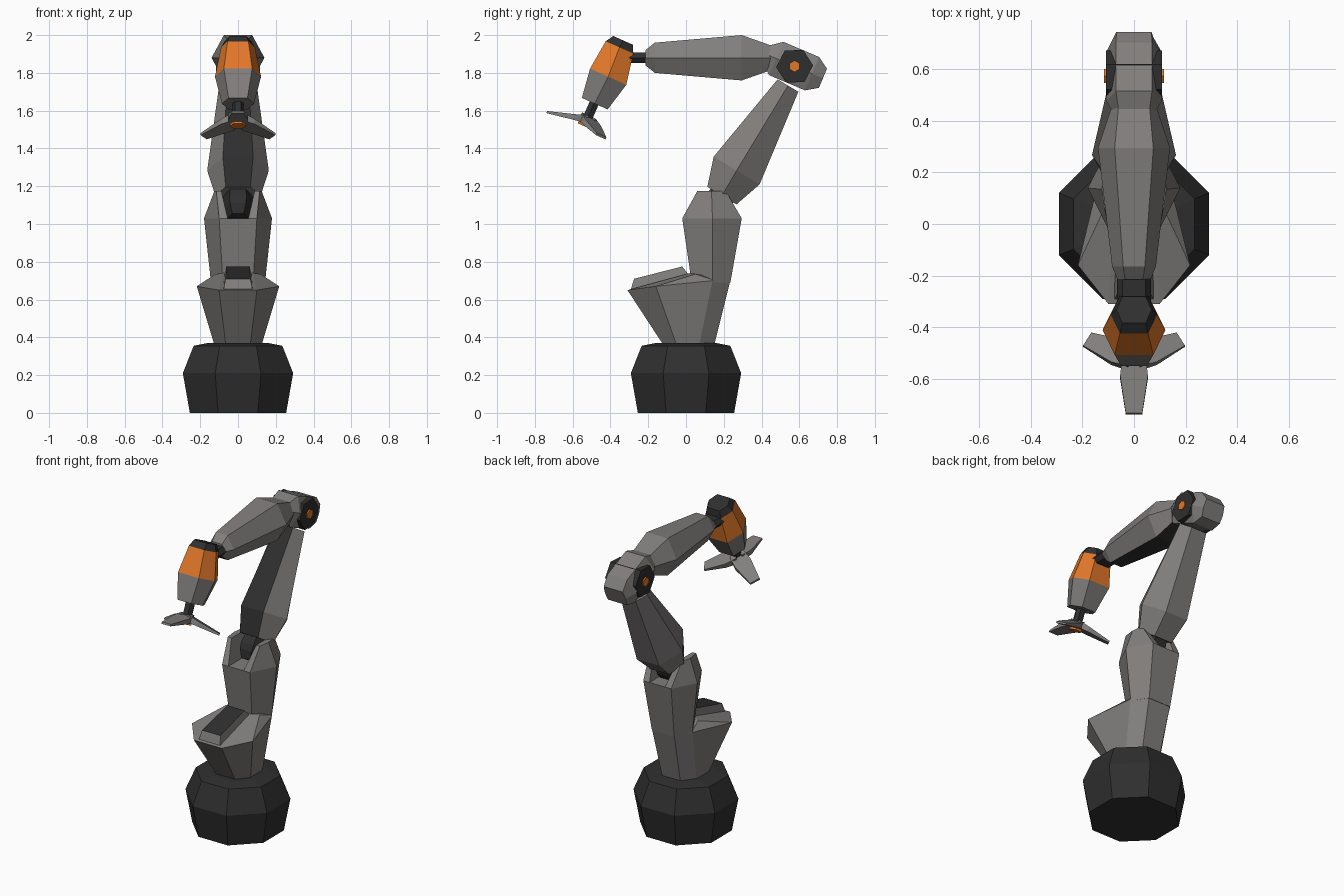
import bpy, bmesh, math
from mathutils import Vector

if "Cube" in bpy.data.objects:
    bpy.data.objects.remove(bpy.data.objects["Cube"])

GREY, DARK, ORANGE = 0, 1, 2
mats = []
for name, col in (("warm_grey", (0.22, 0.21, 0.203)), ("charcoal", (0.028, 0.028, 0.028)),
                  ("orange", (0.75, 0.185, 0.022))):
    m = bpy.data.materials.new(name)
    m.diffuse_color = (*col, 1)
    m.use_nodes = True
    m.node_tree.nodes["Principled BSDF"].inputs["Base Color"].default_value = m.diffuse_color
    mats.append(m)


def loft(name, rings, mat=GREY):
    """Skin rings; mat is a colour or a rule (segment, side), caps are segments -1 and last."""
    rule = mat if callable(mat) else (lambda i, j: mat)
    bm = bmesh.new()
    vs = [[bm.verts.new(p) for p in r] for r in rings]
    n = len(vs[0])
    for i in range(len(vs) - 1):
        for j in range(n):
            k = (j + 1) % n
            f = bm.faces.new((vs[i][j], vs[i][k], vs[i + 1][k], vs[i + 1][j]))
            f.material_index = rule(i, j)
    bm.faces.new(vs[0]).material_index = rule(-1, 0)
    bm.faces.new(vs[-1]).material_index = rule(len(vs) - 1, 0)
    bmesh.ops.recalc_face_normals(bm, faces=bm.faces)
    me = bpy.data.meshes.new(name)
    bm.to_mesh(me)
    bm.free()
    for m in mats:
        me.materials.append(m)
    ob = bpy.data.objects.new(name, me)
    bpy.context.collection.objects.link(ob)
    return ob


def ring(*pts):
    """Mirrored ring from (y, z, half width) points, front to back."""
    return [(w, y, z) for y, z, w in pts] + [(-w, y, z) for y, z, w in reversed(pts)]


def hexa(c, axis, sx, sp, flat):
    """Hexagon at c=(y, z) across an axis, with points at +-x."""
    a = Vector(axis).normalized()
    py, pz = -a.y * sp, a.x * sp
    return ring((c[0] + py, c[1] + pz, flat), (c[0], c[1], sx), (c[0] - py, c[1] - pz, flat))


def along(c, axis, rows):
    """Hexagons at distances along an axis: rows of (s, sx, sp, flat)."""
    a = Vector(axis).normalized()
    return [hexa((c[0] + a.x * s, c[1] + a.y * s), axis, x, p, f) for s, x, p, f in rows]


def octa(r, z):
    t = r * 0.414
    return ring((-r, z, t), (-t, z, r), (t, z, r), (r, z, t))


# Octagonal base
loft("base", [octa(0.255, 0), octa(0.292, 0.21), octa(0.235, 0.355), octa(0.16, 0.37)], DARK)

# Flared turret with front lip
loft("turret", [
    ring((-0.12, 0.36, 0.065), (-0.05, 0.36, 0.125), (0.07, 0.36, 0.125), (0.15, 0.36, 0.065)),
    ring((-0.31, 0.65, 0.10), (-0.16, 0.67, 0.218), (0.14, 0.70, 0.145), (0.235, 0.70, 0.08)),
    ring((0.02, 0.74, 0.08), (0.05, 0.735, 0.12), (0.14, 0.705, 0.143), (0.234, 0.705, 0.08))])

# Raised hatch on the lip, dark on top
loft("hatch", [ring((-0.295, 0.645, 0.078), (0.04, 0.70, 0.078)),
               ring((-0.275, 0.71, 0.066), (-0.02, 0.775, 0.062))],
     lambda i, j: DARK if i == 1 else GREY)

# Column and its two fork prongs
loft("column", [ring((0.03, 0.69, 0.08), (0.14, 0.69, 0.143), (0.235, 0.69, 0.08)),
                ring((-0.02, 1.03, 0.10), (0.14, 1.03, 0.18), (0.295, 1.03, 0.10))])
for s, side in ((1, "right"), (-1, "left")):
    low = [(0.055, -0.02), (0.10, -0.02), (0.18, 0.14), (0.10, 0.295), (0.055, 0.295)]
    top = [(0.088, 0.06), (0.115, 0.06), (0.125, 0.135), (0.115, 0.21), (0.088, 0.21)]
    loft("fork_prong_" + side, [[(s * x, y, 1.03) for x, y in low],
                                [(s * x, y, 1.175) for x, y in top]])

# Shoulder joint
AX1 = (0.517, 0.856)
loft("shoulder_joint", along((0.19, 1.15), AX1, [
    (0.02, 0.07, 0.065, 0.04), (-0.05, 0.085, 0.08, 0.045), (-0.09, 0.08, 0.075, 0.042),
    (-0.14, 0.055, 0.05, 0.03)]), DARK)


def front_dark(i, j):
    return DARK if j == 5 else GREY


# Lower and upper arm links, with one dark inner face each
loft("lower_arm", [hexa((0.19, 1.15), AX1, 0.12, 0.09, 0.065),
                   hexa((0.268, 1.283), AX1, 0.163, 0.142, 0.08),
                   hexa((0.54, 1.733), AX1, 0.10, 0.064, 0.055)], front_dark)
AX2 = (-1, 0)
loft("upper_arm", [hexa((0.46, 1.88), AX2, 0.085, 0.062, 0.06),
                   hexa((0.295, 1.88), AX2, 0.14, 0.12, 0.075),
                   hexa((-0.165, 1.88), AX2, 0.085, 0.08, 0.042),
                   hexa((-0.215, 1.88), AX2, 0.065, 0.04, 0.035)], front_dark)

# Elbow housing with side discs and bolts
loft("elbow_housing", along((0.575, 1.835), (0.92, -0.39), [
    (-0.165, 0.075, 0.05, 0.06), (-0.105, 0.108, 0.096, 0.07),
    (0.10, 0.108, 0.096, 0.07), (0.163, 0.075, 0.055, 0.068)]))


def cross_hex(name, r, hx, mat, turn):
    pts = [(0.575 + r * math.cos(turn + k * math.pi / 3), 1.835 + r * math.sin(turn + k * math.pi / 3))
           for k in range(6)]
    loft(name, [[(x, y, z) for y, z in pts] for x in (-hx, hx)], mat)


cross_hex("elbow_disc", 0.098, 0.109, DARK, 0.05)
cross_hex("elbow_bolt", 0.031, 0.117, ORANGE, math.pi / 6)

# Wrist neck and wrist pod in three colour bands
loft("wrist_neck", [hexa((y, 1.88), AX2, 0.066, 0.028, 0.045) for y in (-0.19, -0.33)], DARK)
AXW = Vector((-0.406, -0.914))
loft("wrist_pod", [hexa((-0.333, 1.972), AXW, 0.068, 0.057, 0.045),
                   hexa((-0.352, 1.935), AXW, 0.09, 0.08, 0.055),
                   hexa((-0.412, 1.78), AXW, 0.122, 0.105, 0.075),
                   hexa((-0.483, 1.637), AXW, 0.085, 0.075, 0.05)],
     lambda i, j: (DARK, ORANGE, GREY, GREY)[i] if i >= 0 else DARK)
HUB = (-0.515, 1.575)
loft("gripper_stem", along(HUB, AXW, [(-0.09, 0.03, 0.025, 0.017), (0.02, 0.03, 0.025, 0.017)]), DARK)

# Three-fingered gripper
hub = Vector((0, *HUB))
axis = Vector((0, *AXW)).normalized()
fwd = Vector((0, axis.z, -axis.y))
X = Vector((1, 0, 0))
for k in range(3):
    t = k * 2 * math.pi / 3
    rad = fwd * math.cos(t) + X * math.sin(t)
    lat = X * math.cos(t) - fwd * math.sin(t)
    rings = []
    for r, w, a, b in ((0, 0.045, 0, 0.045), (0.07, 0.054, 0.024, 0.055), (0.21, 0.032, 0.068, 0.08)):
        rings.append([hub + rad * r + lat * u + axis * v
                      for u, v in ((w, a), (w, b), (-w, b), (-w, a))])
    loft("gripper_finger_%d" % (k + 1), rings)
loft("gripper_sensor", along(HUB, AXW, [(0.03, 0.042, 0.036, 0.021), (0.062, 0.042, 0.036, 0.021)]), ORANGE)
